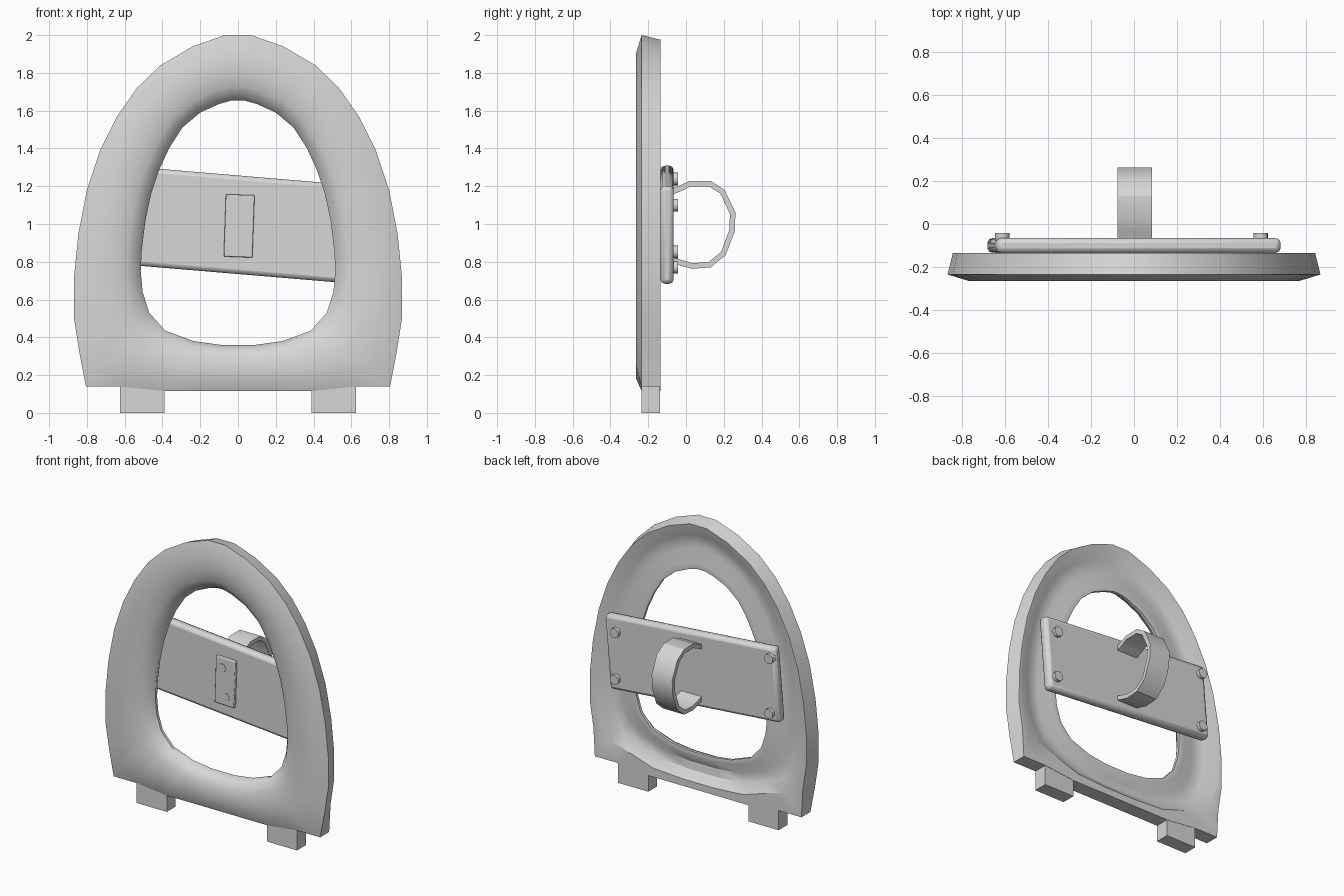
import bpy, bmesh, math
from mathutils import Matrix, Vector

if "Cube" in bpy.data.objects:
    bpy.data.objects.remove(bpy.data.objects["Cube"])

grey = bpy.data.materials.new("light_grey")
grey.diffuse_color = (0.68, 0.68, 0.68, 1)
grey.use_nodes = True
grey.node_tree.nodes["Principled BSDF"].inputs["Base Color"].default_value = grey.diffuse_color
TILT = Matrix.Translation((0, 0, 0.996)) @ Matrix.Rotation(math.radians(4.8), 4, 'Y')


def finish(name, bm, matrix=Matrix(), bevel=0, segments=2):
    bmesh.ops.transform(bm, matrix=matrix, verts=bm.verts)
    bmesh.ops.recalc_face_normals(bm, faces=bm.faces)
    mesh = bpy.data.meshes.new(name)
    bm.to_mesh(mesh)
    bm.free()
    mesh.materials.append(grey)
    ob = bpy.data.objects.new(name, mesh)
    bpy.context.collection.objects.link(ob)
    bpy.ops.object.select_all(action='DESELECT')
    ob.select_set(True)
    bpy.context.view_layer.objects.active = ob
    bpy.ops.object.shade_smooth_by_angle(angle=math.radians(32))
    if bevel:
        mod = ob.modifiers.new("rounded_edges", 'BEVEL')
        mod.width, mod.segments = bevel, segments
    return ob


def box(name, lo, hi, matrix=Matrix(), bevel=0):
    bm = bmesh.new()
    lo, hi = Vector(lo), Vector(hi)
    bmesh.ops.create_cube(bm, size=1, matrix=Matrix.Translation((lo + hi) / 2)
                          @ Matrix.Diagonal((*(hi - lo), 1)))
    return finish(name, bm, matrix, bevel)


def bolt(name, x, z, y0, y1, r, matrix=Matrix()):
    bm = bmesh.new()
    bmesh.ops.create_cone(bm, cap_ends=True, segments=12, radius1=r, radius2=r, depth=y1 - y0,
                          matrix=Matrix.Translation((x, (y0 + y1) / 2, z))
                          @ Matrix.Rotation(math.pi / 2, 4, 'X'))
    return finish(name, bm, matrix)


# Seat ring: right half of the outer rim and the hole, from top to bottom
outer = [(.07, 2), (.24, 1.94), (.41, 1.84), (.535, 1.72), (.64, 1.57), (.73, 1.39),
         (.80, 1.18), (.845, .95), (.868, .72), (.868, .5), (.84, .32), (.805, .14),
         (.625, .14), (.39, .115), (.13, .115)]
inner = [(.03, 1.655), (.10, 1.635), (.20, 1.59), (.295, 1.51), (.365, 1.4), (.42, 1.28),
         (.46, 1.16), (.49, 1.02), (.51, .86), (.515, .75), (.505, .64), (.47, .53),
         (.385, .435), (.235, .38), (.09, .36)]
# Start of the hollow on the back, as a fraction from rim to hole: wider flat rim low down
hollow = [.08] * 5 + [.09, .1, .11, .13, .17, .24, .36, .34, .24, .2]
# Cross-section: (fraction from rim to hole, depth); the back part is a shallow groove
front = [(.07, -.135), (0, -.235), (.28, -.265), (.58, -.262), (.78, -.25), (.92, -.225),
         (1, -.185)]
back = [(1, -.165), (.86, -.162), (.56, -.192), (.28, -.185), (0, -.135)]

bm = bmesh.new()
loops = []
n = len(outer)
for i in list(range(n)) + list(range(-n, 0)):
    side, j = (1, i) if i >= 0 else (-1, -i - 1)
    o, h, g = Vector(outer[j]), Vector(inner[j]), hollow[j]
    section = front + [(g + (1 - g) * u, y) for u, y in back]
    if j >= n - 4:                  # the straight bottom edge has no draft
        section[0] = (0, -.135)
    loop = []
    for t, y in section:
        p = o.lerp(h, t)
        loop.append(bm.verts.new((side * p.x, y, p.y)))
    loops.append(loop)
for a, b in zip(loops, loops[1:] + loops[:1]):
    for k in range(len(a)):
        m = (k + 1) % len(a)
        bm.faces.new((a[k], a[m], b[m], b[k]))
finish("seat_ring", bm)

# Hinge tabs
for side, label in ((-1, "left"), (1, "right")):
    xs = sorted((side * .39, side * .625))
    box(f"hinge_tab_{label}", (xs[0], -.235, 0), (xs[1], -.137, .15))

# Tilted cross plate with corner bolts
box("cross_plate", (-.665, -.135, -.26), (.665, -.065, .26), TILT, .024)
for i, (x, z) in enumerate(((-.631, .19), (-.599, -.195), (.579, .152), (.607, -.175))):
    bolt(f"plate_bolt_{i + 1}", x, z, -.08, -.042, .034, TILT)

# Small pad with two bolts on the front of the plate
pad_turn = Matrix.Translation((.006, 0, .99)) @ Matrix.Rotation(math.radians(2.0), 4, 'Y')
box("front_pad", (-.076, -.155, -.165), (.076, -.13, .165), pad_turn, .005)
for i, (x, z) in enumerate(((-.015, 1.085), (.012, .885))):
    bolt(f"pad_bolt_{i + 1}", x, z, -.158, -.14, .029)

# Curved strap handle on the back
path = [(-.08, 1.185), (-.03, 1.205), (.02, 1.228), (.13, 1.228), (.205, 1.18), (.262, 1.06),
        (.258, .96), (.21, .835), (.13, .77), (.03, .763), (-.03, .78), (-.08, .795)]
bm = bmesh.new()
rows = []
for i, p in enumerate(path):
    a, b = Vector(path[max(i - 1, 0)]), Vector(path[min(i + 1, len(path) - 1)])
    d = (b - a).normalized()
    q = Vector(p) + Vector((d.y, -d.x)) * .03      # inside of the strap
    rows.append([bm.verts.new((x, s[0], s[1]))
                 for x, s in ((-.08, p), (.08, p), (.08, q), (-.08, q))])
for a, b in zip(rows, rows[1:]):
    for k in range(4):
        bm.faces.new((a[k], a[(k + 1) % 4], b[(k + 1) % 4], b[k]))
bm.faces.new(rows[0])
bm.faces.new(rows[-1])
finish("strap_handle", bm, Matrix.Translation((.004, 0, 0)))
